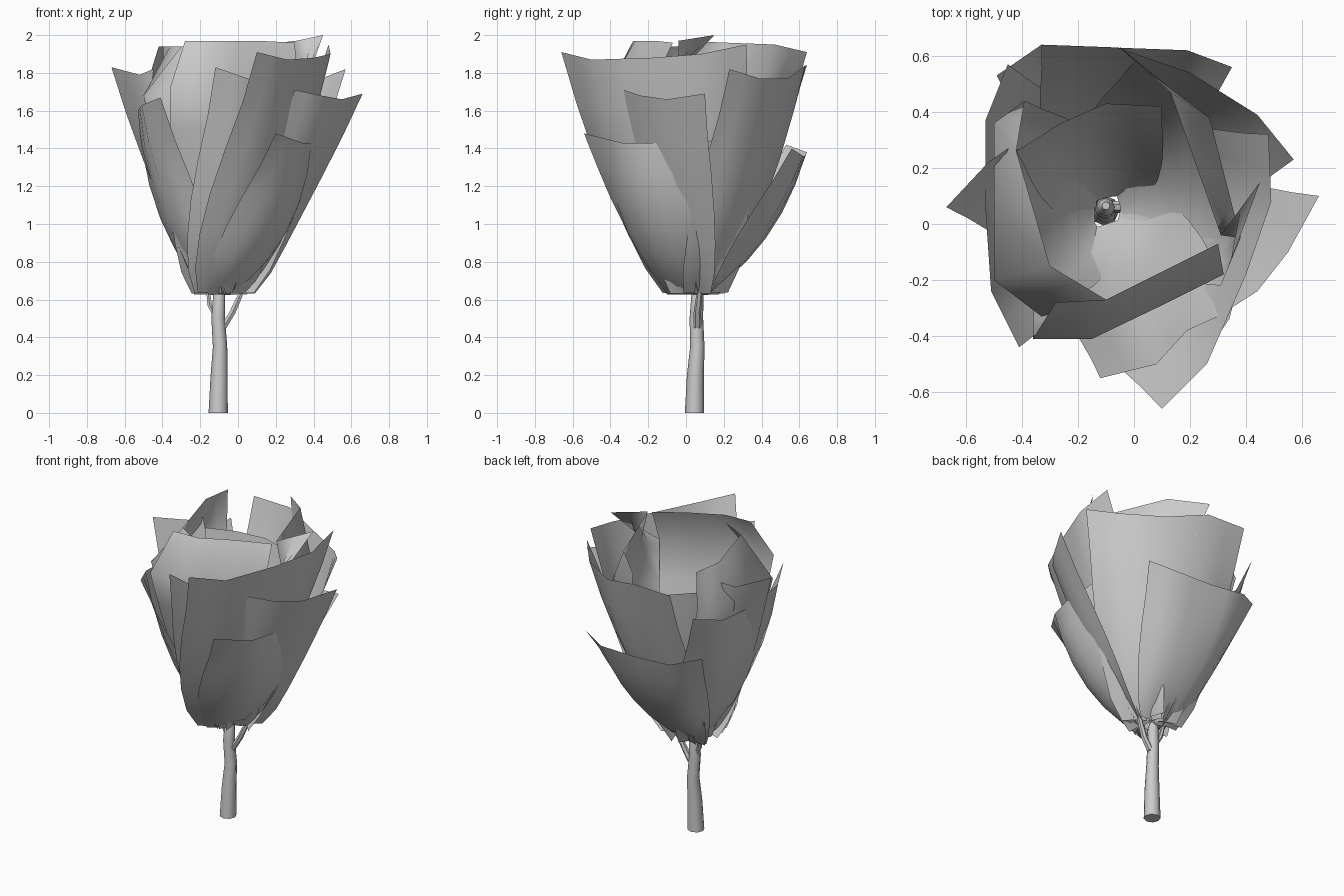
import bpy, bmesh
from math import radians
from mathutils import Vector, Matrix

cube = bpy.data.objects.get("Cube")
if cube:
    bpy.data.objects.remove(cube)

grey = bpy.data.materials.new("plain_grey")
grey.use_nodes = True
grey.diffuse_color = (0.6, 0.6, 0.6, 1)
grey.node_tree.nodes["Principled BSDF"].inputs["Base Color"].default_value = (0.6, 0.6, 0.6, 1)

BASE = Vector((-0.1, 0.05, 0.61))


def finish(bm, name):
    mesh = bpy.data.meshes.new(name)
    bm.to_mesh(mesh)
    bm.free()
    mesh.materials.append(grey)
    for face in mesh.polygons:
        face.use_smooth = True
    obj = bpy.data.objects.new(name, mesh)
    bpy.context.collection.objects.link(obj)
    return obj


def bridge(bm, rows, closed=False):
    for low, high in zip(rows, rows[1:]):
        n = len(low)
        for i in range(n if closed else n - 1):
            j = (i + 1) % n
            bm.faces.new((low[i], low[j], high[j], high[i]))


def halve(points):
    """Insert a midpoint between neighbouring points."""
    points = [Vector(p) for p in points]
    out = points[:1]
    for a, b in zip(points, points[1:]):
        out += [(a + b) / 2, b]
    return out


def petal(name, rim, lip=None, belly=0.15, power=0.6, fan=50):
    """Cupped sheet that wraps wider towards its base, with an optional inward lip."""
    bm = bmesh.new()
    rim = halve(rim)
    first, last = rim[0] - BASE, rim[-1] - BASE
    sign = 1 if first.x * last.y > first.y * last.x else -1
    rows = []
    for h in (0.02, 0.12, 0.26, 0.42, 0.6, 0.8, 1):
        row = []
        for k, point in enumerate(rim):
            side = 2 * k / (len(rim) - 1) - 1
            # full in the middle, flatter at the edges, with flared bottom corners
            spread = h ** power * (1 + belly * (1 - side ** 2) * (1 - h))
            spread += 0.2 * side ** 2 * (1 - h) ** 4
            turn = Matrix.Rotation(radians(sign * side * fan * (1 - h) ** 1.5), 3, 'Z')
            d = turn @ (point - BASE)
            row.append(bm.verts.new(BASE + Vector((d.x * spread, d.y * spread, d.z * h))))
        rows.append(row)
    if lip:
        rows.append([bm.verts.new(p) for p in halve(lip)])
    bridge(bm, rows)
    finish(bm, name)


def stem(name, path, sides=8):
    """Tapered tube through (x, y, z, radius) points."""
    bm = bmesh.new()
    rows = [bmesh.ops.create_circle(bm, segments=sides, radius=r,
                                    matrix=Matrix.Translation((x, y, z)))["verts"]
            for x, y, z, r in path]
    bridge(bm, rows, closed=True)
    for end in (rows[0], rows[-1]):
        bm.faces.new(end)
    bmesh.ops.recalc_face_normals(bm, faces=bm.faces)
    obj = finish(bm, name)
    bpy.context.view_layer.objects.active = obj
    obj.select_set(True)
    bpy.ops.object.shade_smooth_by_angle(angle=radians(50))
    obj.select_set(False)


# Trunk and twigs
stem("trunk", [(-0.105, 0.045, 0, 0.051), (-0.1, 0.05, 0.2, 0.045),
               (-0.095, 0.06, 0.35, 0.038), (-0.105, 0.055, 0.5, 0.036),
               (-0.1, 0.06, 0.62, 0.032), (-0.1, 0.065, 0.68, 0.014)])
stem("left_twig", [(-0.08, 0.06, 0.45, 0.022), (-0.03, 0.06, 0.53, 0.02),
                   (0.01, 0.07, 0.62, 0.016), (0.03, 0.08, 0.7, 0.01)], 6)
stem("right_twig", [(-0.11, 0.06, 0.5, 0.018), (-0.15, 0.07, 0.57, 0.014),
                    (-0.16, 0.09, 0.66, 0.01)], 6)

# Inner petals, curling inwards at the top
petal("inner_front_petal",
      [(-0.36, -0.41, 1.72), (-0.15, -0.41, 1.72), (0.1, -0.29, 1.72), (0.32, -0.18, 1.72)],
      [(-0.28, -0.28, 1.97), (-0.1, -0.27, 1.97), (0.1, -0.17, 1.97), (0.3, -0.07, 1.96)], 0.25)
petal("inner_right_petal",
      [(-0.39, 0.44, 1.68), (-0.5, 0.36, 1.68), (-0.5, -0.2, 1.68), (-0.33, -0.33, 1.68)],
      [(-0.39, 0.45, 1.94), (-0.42, 0.26, 1.94), (-0.3, -0.15, 1.94), (-0.1, -0.27, 1.92)], 0.15)
petal("inner_left_petal",
      [(0.31, -0.22, 1.7), (0.38, -0.05, 1.7), (0.27, 0.38, 1.7), (0.0, 0.58, 1.7)],
      [(0.45, 0.15, 2.0), (0.31, -0.04, 1.97), (0.13, 0.47, 1.95), (-0.06, 0.64, 1.91)], 0.25)
petal("inner_back_petal",
      [(-0.42, 0.26, 1.75), (-0.26, 0.36, 1.73), (-0.1, 0.43, 1.7), (0.1, 0.42, 1.66)], belly=0.2)

# Tall outer petals
petal("tall_front_left_petal",
      [(0.1, -0.66, 1.91), (0.26, -0.5, 1.87), (0.4, -0.18, 1.88), (0.49, 0.08, 1.9), (0.48, 0.32, 1.95)])
petal("tall_front_petal",
      [(-0.12, -0.55, 1.83), (0.08, -0.5, 1.76), (0.19, -0.38, 1.78), (0.3, -0.33, 1.74)], belly=0.2)
petal("tall_back_petal",
      [(0.57, 0.23, 1.82), (0.44, 0.39, 1.77), (0.2, 0.54, 1.77), (-0.06, 0.63, 1.84),
       (-0.33, 0.64, 1.84)], fan=35)
petal("tall_right_petal",
      [(-0.67, 0.06, 1.83), (-0.52, 0.22, 1.79), (-0.45, 0.27, 1.82)], belly=0, power=0.65)

# Shorter outer petals
petal("side_left_petal",
      [(0.3, -0.33, 1.71), (0.44, -0.24, 1.68), (0.55, -0.1, 1.66), (0.66, 0.1, 1.69)],
      belly=0, power=0.63, fan=20)
petal("low_front_left_petal",
      [(0.2, -0.54, 1.48), (0.34, -0.34, 1.43), (0.39, -0.15, 1.43), (0.4, 0.08, 1.43), (0.36, 0.3, 1.48)],
      belly=0.6, power=0.72)
petal("side_right_petal",
      [(-0.41, -0.44, 1.67), (-0.51, -0.24, 1.63), (-0.53, 0.05, 1.6), (-0.53, 0.37, 1.63),
       (-0.45, 0.57, 1.69)], belly=0.6, power=0.72, fan=40)
petal("low_back_petal",
      [(0.35, 0.56, 1.4), (0.19, 0.62, 1.36), (-0.08, 0.63, 1.36), (-0.33, 0.64, 1.38),
       (-0.49, 0.53, 1.42)], belly=0.4, power=0.75, fan=25)
